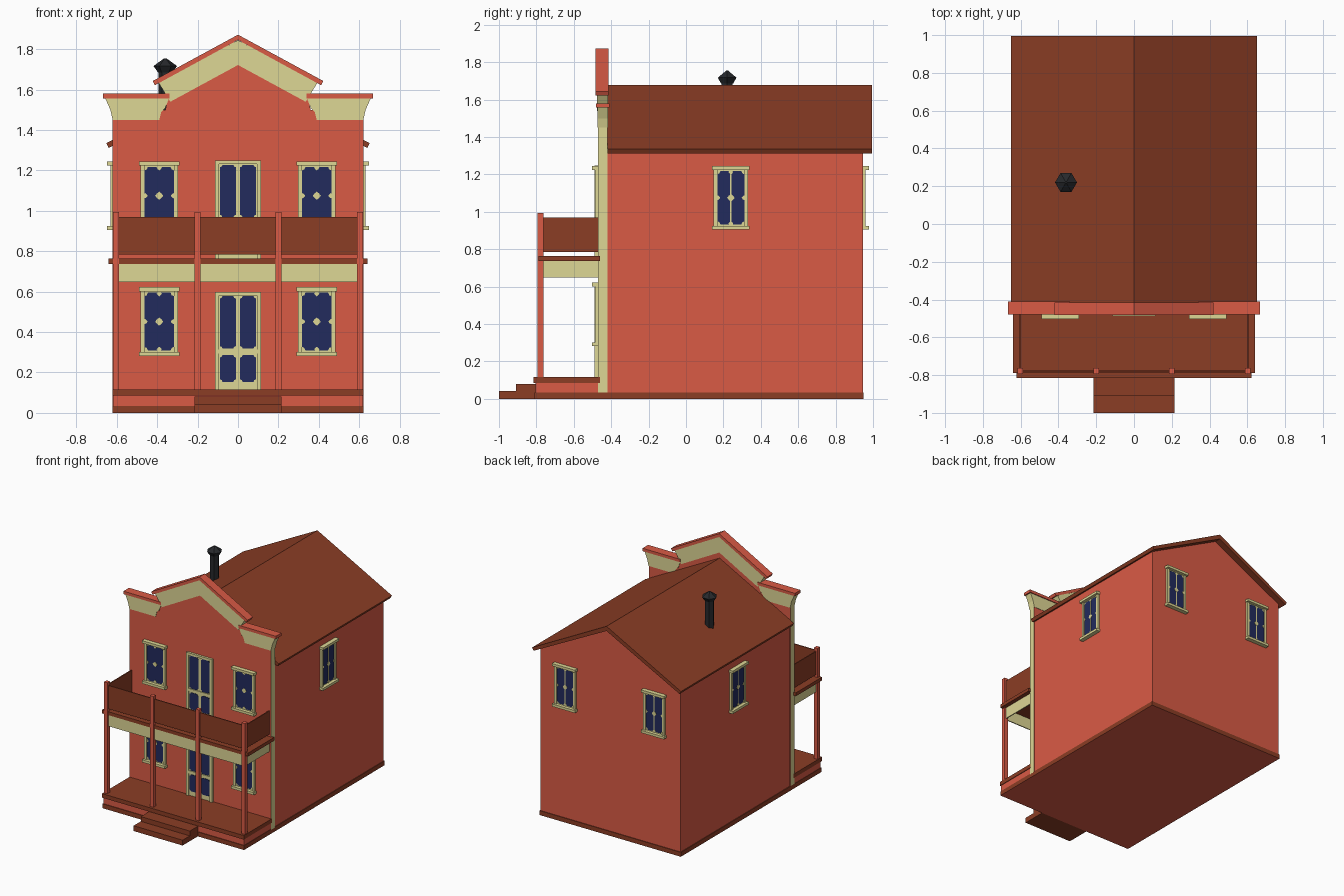
import bpy, bmesh, math
from mathutils import Matrix, Vector

if "Cube" in bpy.data.objects:
    bpy.data.objects.remove(bpy.data.objects["Cube"])


def material(name, rgb):
    m = bpy.data.materials.new(name)
    m.diffuse_color = (*rgb, 1)
    m.use_nodes = True
    m.node_tree.nodes["Principled BSDF"].inputs["Base Color"].default_value = m.diffuse_color
    return m


RED = material("red paint", (0.70, 0.104, 0.06))
BROWN = material("brown wood", (0.26, 0.047, 0.018))
CREAM = material("cream trim", (0.73, 0.68, 0.30))
BLUE = material("blue glass", (0.016, 0.024, 0.11))
BLACK = material("black iron", (0.02, 0.022, 0.025))


def prism(name, pts, y0, y1, mat, M=Matrix()):
    """Extrude an x-z outline from y0 to y1."""
    bm = bmesh.new()
    f = bm.faces.new([bm.verts.new((x, y0, z)) for x, z in pts])
    r = bmesh.ops.extrude_face_region(bm, geom=[f])
    verts = [v for v in r["geom"] if isinstance(v, bmesh.types.BMVert)]
    bmesh.ops.translate(bm, verts=verts, vec=(0, y1 - y0, 0))
    bmesh.ops.recalc_face_normals(bm, faces=bm.faces)
    bm.transform(M)
    me = bpy.data.meshes.new(name)
    bm.to_mesh(me)
    bm.free()
    me.materials.append(mat)
    ob = bpy.data.objects.new(name, me)
    bpy.context.collection.objects.link(ob)
    return ob


def box(name, x0, x1, y0, y1, z0, z1, mat, M=Matrix()):
    return prism(name, [(x0, z0), (x1, z0), (x1, z1), (x0, z1)], y0, y1, mat, M)


def mirrored(half):
    """Complete a right-hand outline with its left-hand mirror."""
    return half + [(-x, z) for x, z in reversed(half) if x > 0]


def paint(ob, mat, rule):
    ob.data.materials.append(mat)
    for p in ob.data.polygons:
        if rule(p.normal):
            p.material_index = 1


# Plinth, body and roof
plinth = box("plinth", -0.62, 0.62, -0.81, 0.95, 0, 0.035, BROWN)
paint(plinth, RED, lambda n: n.z < -0.9)
prism("house_body", mirrored([(0.615, 0.03), (0.615, 1.325), (0, 1.645)]), -0.43, 0.945, RED)
prism("roof", mirrored([(0, 1.64), (0.64, 1.312), (0.652, 1.335), (0, 1.677)]), -0.42, 0.995, BROWN)

# False front with cream side edges
front = prism("false_front", mirrored([(0.62, 0.03), (0.62, 1.5), (0.36, 1.5),
                                       (0.34, 1.58), (0, 1.76)]), -0.47, -0.42, RED)
paint(front, CREAM, lambda n: abs(n.x) > 0.95)

# Gable band and cap, flared cornices and caps
prism("gable_band", [(0, 1.845), (0.395, 1.637), (0.335, 1.54), (0, 1.722),
                     (-0.335, 1.54), (-0.395, 1.637)], -0.476, -0.417, CREAM)
prism("gable_cap", [(0, 1.872), (0.422, 1.643), (0.411, 1.622), (0, 1.846),
                    (-0.411, 1.622), (-0.422, 1.643)], -0.483, -0.415, RED)
for s in (-1, 1):
    prism("cornice", [(s * x, z) for x, z in [(0.39, 1.45), (0.62, 1.45), (0.632, 1.5), (0.658, 1.56),
                                             (0.34, 1.56), (0.36, 1.51), (0.38, 1.49)]],
          -0.474, -0.417, CREAM)
    box("cornice_cap", min(s * 0.34, s * 0.668), max(s * 0.34, s * 0.668), -0.48, -0.41, 1.557, 1.58, RED)


def notched(w, h, c):
    """Pane outline with stepped-in concave corners."""
    q = [(w, h - c), (w - c * 0.7, h - c * 0.7), (w - c, h)]
    return (q + [(-x, z) for x, z in reversed(q)]
            + [(-x, -z) for x, z in q] + [(x, -z) for x, z in reversed(q)])


def diamond(r, cx=0, cz=0):
    return [(cx + r * math.cos(i * math.pi / 4) * (1 if i % 2 == 0 else 0.8),
             cz + r * math.sin(i * math.pi / 4) * (1 if i % 2 == 0 else 0.8)) for i in range(8)]


def window(x, y, z, turn, bar):
    """Window with local -y pointing out of the wall."""
    M = Matrix.Translation((x, y, z)) @ Matrix.Rotation(turn, 4, "Z")
    box("window_backing", -0.088, 0.088, -0.007, 0.005, -0.16, 0.16, CREAM, M)
    prism("window_glass", notched(0.074, 0.143, 0.018), -0.010, 0, BLUE, M)
    for s in (-1, 1):
        box("window_jamb", s * 0.082 - 0.01, s * 0.082 + 0.01, -0.016, 0, -0.16, 0.16, CREAM, M)
        box("window_sill", -0.1, 0.1, -0.033, 0, s * 0.16 - 0.01, s * 0.16 + 0.01, CREAM, M)
        prism("side_ornament", diamond(0.013, s * 0.07), -0.012, 0, CREAM, M)
        prism("end_ornament", diamond(0.013, 0, s * 0.138), -0.012, 0, CREAM, M)
    prism("centre_ornament", diamond(0.02), -0.0125, 0, CREAM, M)
    if bar:
        box("window_bar", -0.004, 0.004, -0.012, 0, -0.15, 0.15, CREAM, M)


for s in (-1, 1):
    window(s * 0.39, -0.47, 0.452, 0, False)
    window(s * 0.39, -0.47, 1.075, 0, False)
    window(s * 0.39, 0.945, 1.075, math.pi, True)
    window(s * 0.615, 0.24, 1.075, s * math.pi / 2, True)

# Double doors on both floors
for z in (0.115, 0.765):
    M = Matrix.Translation((0, -0.47, z))
    box("door_backing", -0.11, 0.11, -0.008, 0.005, 0, 0.482, CREAM, M)
    box("door_lintel", -0.113, 0.113, -0.018, 0, 0.466, 0.484, CREAM, M)
    box("door_rail", -0.11, 0.11, -0.014, 0, 0.178, 0.2, CREAM, M)
    for s in (-1, 1):
        box("door_jamb", s * 0.103 - 0.01, s * 0.103 + 0.01, -0.018, 0, 0, 0.47, CREAM, M)
        for cz, h in ((0.333, 0.13), (0.105, 0.066)):
            P = M @ Matrix.Translation((s * 0.05, 0, cz))
            prism("door_glass", notched(0.039, h, 0.012), -0.011, 0, BLUE, P)

# Porch floor and steps
box("porch_base", -0.617, 0.617, -0.805, -0.46, 0.03, 0.09, RED)
box("porch_floor", -0.622, 0.622, -0.815, -0.46, 0.085, 0.117, BROWN)
box("upper_step", -0.215, 0.215, -0.91, -0.8, 0.04, 0.08, BROWN)
box("lower_step", -0.215, 0.215, -1.0, -0.8, 0, 0.042, BROWN)

# Balcony floor, posts, railing panels and valance
box("balcony_floor", -0.64, 0.64, -0.788, -0.46, 0.738, 0.765, BROWN)
for x in (-0.603, -0.2, 0.2, 0.603):
    box("porch_post", x - 0.015, x + 0.015, -0.795, -0.763, 0.11, 0.995, RED)
for part, z0, z1, mat in (("railing_panel", 0.785, 0.97, BROWN), ("valance", 0.648, 0.742, CREAM)):
    box("front_" + part, -0.6, 0.6, -0.783, -0.775, z0, z1, mat)
    for s in (-1, 1):
        box("side_" + part, s * 0.603 - 0.004, s * 0.603 + 0.004, -0.78, -0.46, z0, z1, mat)


# Six-sided stove pipe with a pointed cap
def cone(name, r1, r2, z0, z1):
    bpy.ops.mesh.primitive_cone_add(vertices=6, radius1=r1, radius2=r2, depth=z1 - z0,
                                    location=(-0.36, 0.22, (z0 + z1) / 2), rotation=(0, 0, math.pi / 6))
    ob = bpy.context.object
    ob.name = name
    ob.data.materials.append(BLACK)


cone("stove_pipe", 0.034, 0.034, 1.4, 1.71)
cone("pipe_cap_rim", 0.036, 0.058, 1.685, 1.717)
cone("pipe_cap_top", 0.058, 0.006, 1.717, 1.755)
